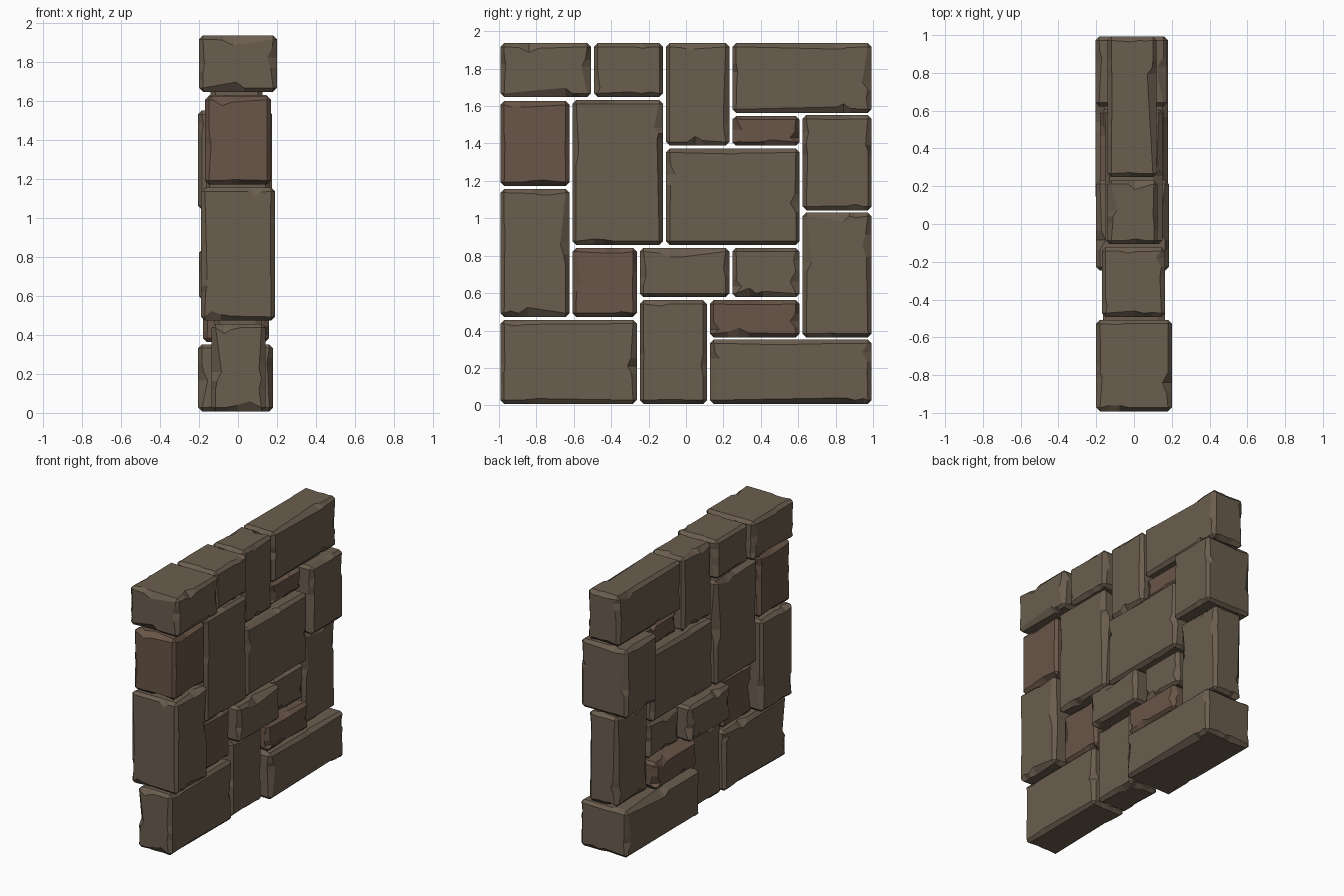
import bpy, bmesh, random
from mathutils import Vector

if "Cube" in bpy.data.objects:
    bpy.data.objects.remove(bpy.data.objects["Cube"])

random.seed(4)
BEVEL = 0.02
GAP = 0.008


def material(name, rgb):
    m = bpy.data.materials.new(name)
    m.diffuse_color = (*rgb, 1)
    m.use_nodes = True
    m.node_tree.nodes["Principled BSDF"].inputs["Base Color"].default_value = m.diffuse_color
    return m


GREY = material("grey_brown_stone", (0.145, 0.11, 0.077))
RED = material("red_brown_stone", (0.14, 0.09, 0.063))


def stone(name, x0, x1, y0, y1, z0, z1, mat):
    """Box with a one-step chamfer whose edges are chipped here and there."""
    half = Vector((x1 - x0, y1 - y0 - 2 * GAP, z1 - z0 - 2 * GAP)) / 2
    centre = Vector((x0 + x1, y0 + y1, z0 + z1)) / 2
    bm = bmesh.new()
    bmesh.ops.create_cube(bm, size=2)
    bmesh.ops.scale(bm, vec=half, verts=bm.verts)

    # points along every edge, where a chip may start, peak and end
    for e in list(bm.edges):
        length = e.calc_length()
        w = random.uniform(0.03, 0.06)
        t = random.uniform(w + 0.04, length - w - 0.04)
        v, used = e.verts[0], 0
        for p in (t - w, t, t + w):
            edge, vert = bmesh.utils.edge_split(e, v, (p - used) / (length - used))
            v, used = vert, p
            e = next(k for k in vert.link_edges if k is not edge)

    bmesh.ops.bevel(bm, geom=list(bm.edges), offset=BEVEL, segments=1,
                    affect='EDGES', profile=0.5)

    # push chamfer points inward within their own face
    for v in bm.verts:
        depth = [half[i] - abs(v.co[i]) for i in range(3)]
        flat = [i for i in range(3) if depth[i] < 0.002]
        near = [i for i in range(3) if 0.002 <= depth[i] < BEVEL + 0.002]
        if len(flat) == 1 and len(near) == 1:
            i = near[0]
            d = random.choice((0, 0, 0.004, 0.008, 0.012, 0.03))
            v.co[i] -= d if v.co[i] > 0 else -d

    bmesh.ops.recalc_face_normals(bm, faces=bm.faces)
    me = bpy.data.meshes.new(name)
    bm.to_mesh(me)
    bm.free()
    me.materials.append(mat)
    ob = bpy.data.objects.new(name, me)
    ob.location = centre
    bpy.context.collection.objects.link(ob)


# x range (wall thickness), then y range and z range of each stone
# top course
stone("top_end_stone", -.20, .20, -1, -.50, 1.64, 1.945, GREY)
stone("top_small_stone", -.17, .165, -.50, -.115, 1.64, 1.945, GREY)
stone("top_tall_stone", -.14, .125, -.115, .24, 1.38, 1.945, GREY)
stone("top_long_stone", -.14, .12, .24, 1, 1.555, 1.945, GREY)
# middle courses
stone("upper_end_stone", -.17, .17, -1, -.615, 1.165, 1.635, RED)
stone("upper_large_stone", -.165, .165, -.615, -.115, .85, 1.64, GREY)
stone("upper_filler_stone", -.10, .10, .24, .615, 1.38, 1.555, RED)
stone("upper_side_stone", -.205, .175, .615, 1, 1.035, 1.56, GREY)
stone("middle_large_stone", -.15, .15, -.115, .615, .85, 1.38, GREY)
stone("lower_end_stone", -.19, .19, -1, -.615, .465, 1.165, GREY)
stone("lower_filler_stone", -.12, .12, -.615, -.255, .465, .85, RED)
stone("lower_jutting_stone", -.20, .185, -.255, .24, .57, .85, GREY)
stone("lower_small_stone", -.12, .12, .24, .615, .57, .85, GREY)
stone("lower_side_stone", -.125, .11, .615, 1, .355, 1.04, GREY)
# bottom course
stone("bottom_end_stone", -.135, .14, -1, -.255, 0, .465, GREY)
stone("bottom_tall_stone", -.12, .12, -.255, .12, 0, .57, GREY)
stone("bottom_filler_stone", -.18, .16, .12, .615, .355, .57, RED)
stone("bottom_long_stone", -.205, .18, .12, 1, 0, .36, GREY)
